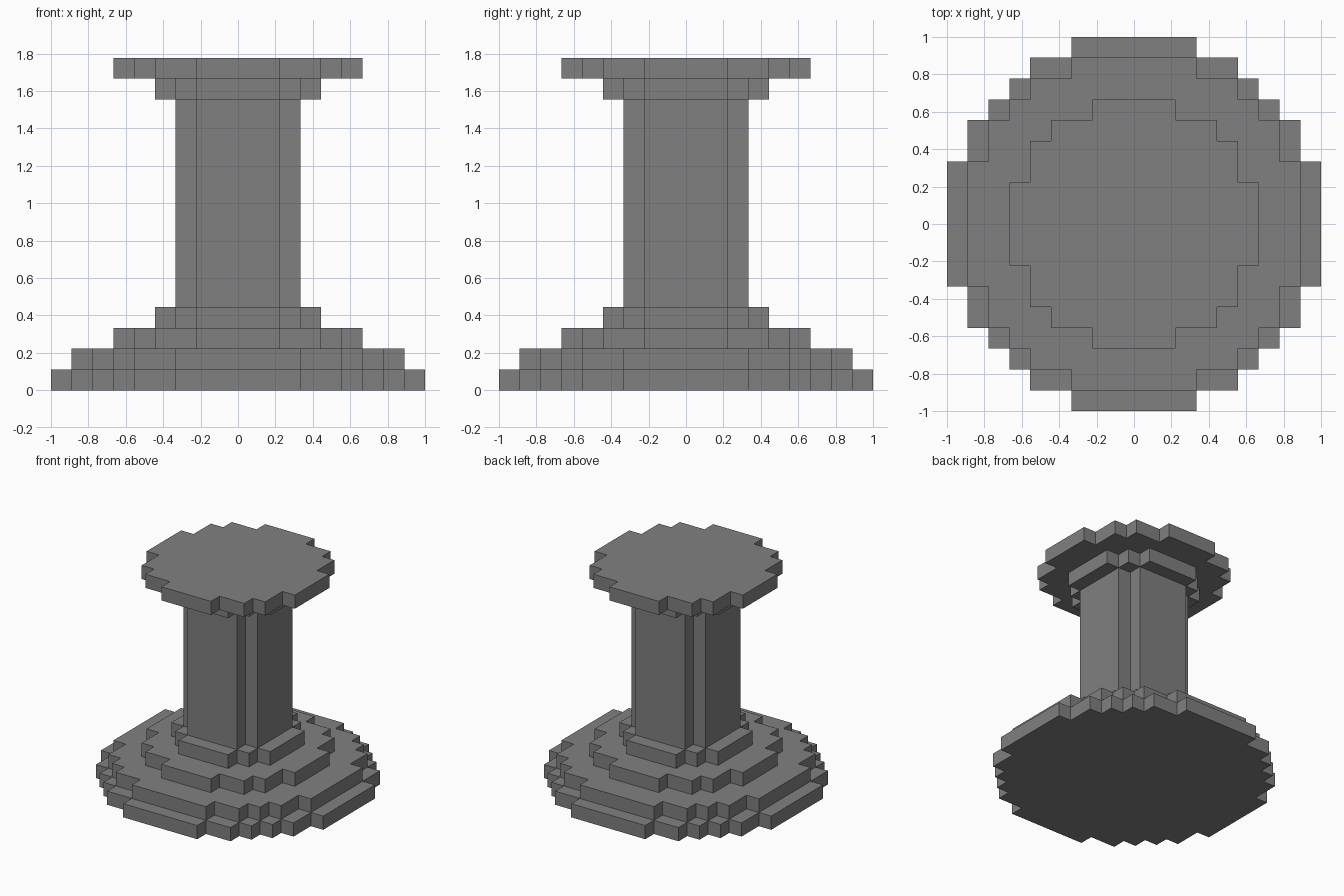
import bpy
import bmesh

if "Cube" in bpy.data.objects:
    bpy.data.objects.remove(bpy.data.objects["Cube"])

U = 1 / 9  # size of one block

# Single stone colour
stone = bpy.data.materials.new("grey stone")
stone.use_nodes = True
GREY = (0.216, 0.216, 0.216, 1)
stone.diffuse_color = GREY
stone.node_tree.nodes["Principled BSDF"].inputs["Base Color"].default_value = GREY

# Outer corners of one quarter of each stepped disc, in blocks
FOOT = [(9, 3), (8, 5), (7, 6), (6, 7), (5, 8), (3, 9)]
STEP = [(8, 3), (7, 5), (6, 6), (5, 7), (3, 8)]
PLATE = [(6, 2), (5, 4), (4, 5), (2, 6)]
COLLAR = [(4, 2), (3, 3), (2, 4)]
SHAFT = [(3, 2), (2, 3)]


def outline(corners):
    """Full stepped outline, anticlockwise, from the corners of one quarter."""
    quarter = []
    for i, (x, y) in enumerate(corners):
        quarter.append((x, y))
        if i + 1 < len(corners):
            quarter.append((corners[i + 1][0], y))  # inner notch
    points = []
    for _ in range(4):
        points += quarter
        quarter = [(-y, x) for x, y in quarter]
    return points


def stepped_disc(name, corners, z0, z1):
    """Extrude a stepped outline between two block heights."""
    bm = bmesh.new()
    base = bm.faces.new([bm.verts.new((x * U, y * U, z0 * U))
                         for x, y in outline(corners)])
    top = bmesh.ops.extrude_face_region(bm, geom=[base], use_keep_orig=True)
    verts = [g for g in top["geom"] if isinstance(g, bmesh.types.BMVert)]
    bmesh.ops.translate(bm, verts=verts, vec=(0, 0, (z1 - z0) * U))
    bmesh.ops.recalc_face_normals(bm, faces=bm.faces)
    mesh = bpy.data.meshes.new(name)
    bm.to_mesh(mesh)
    bm.free()
    mesh.materials.append(stone)
    obj = bpy.data.objects.new(name, mesh)
    bpy.context.collection.objects.link(obj)


# Stepped base, shaft and table top, from the ground up
stepped_disc("base_foot", FOOT, 0, 1)
stepped_disc("base_step", STEP, 1, 2)
stepped_disc("base_plinth", PLATE, 2, 3)
stepped_disc("lower_collar", COLLAR, 3, 4)
stepped_disc("column_shaft", SHAFT, 4, 14)
stepped_disc("upper_collar", COLLAR, 14, 15)
stepped_disc("top_plate", PLATE, 15, 16)
